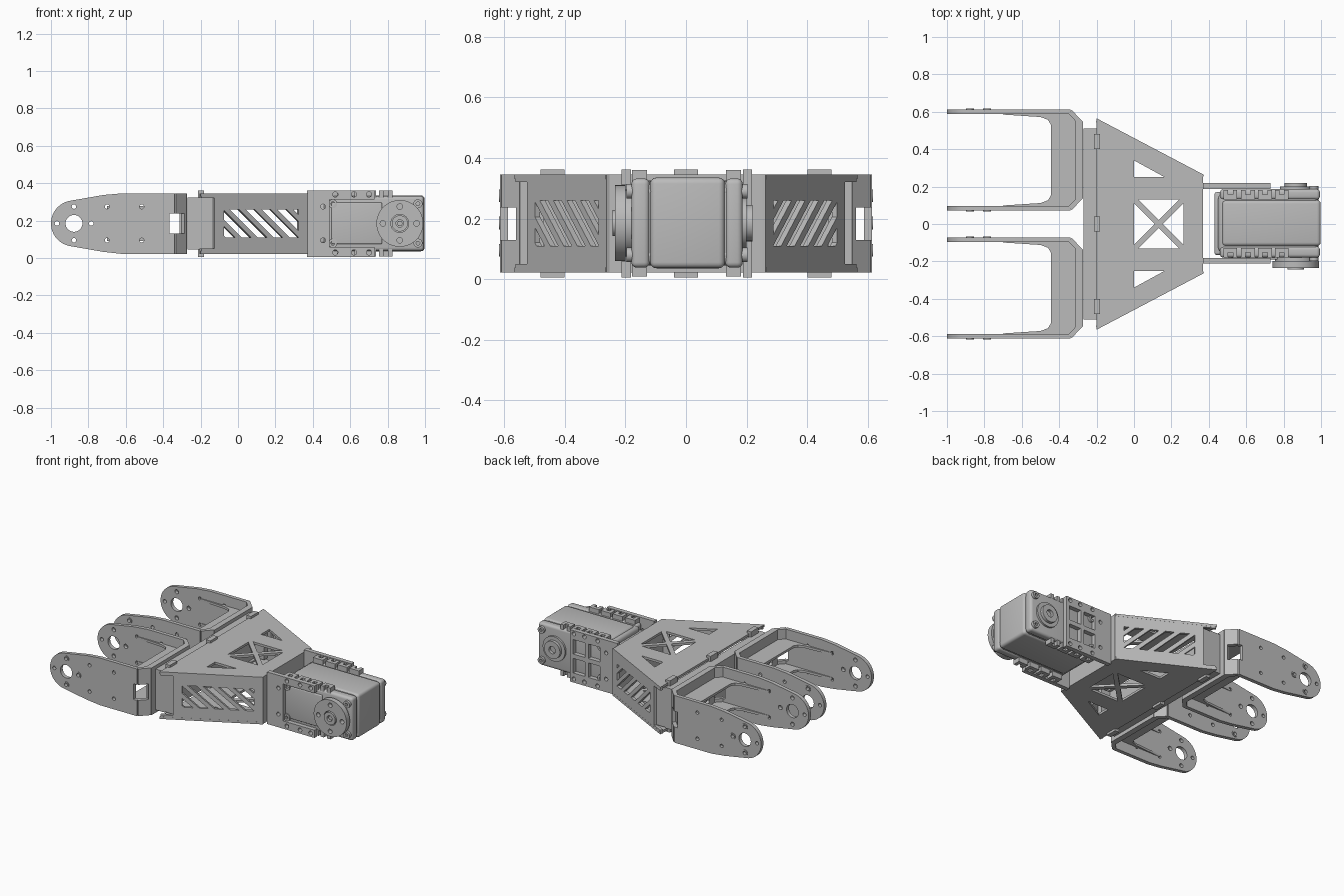
import bpy, bmesh
from math import sin, cos, pi, radians
from mathutils import Vector, Matrix

if "Cube" in bpy.data.objects:
    bpy.data.objects.remove(bpy.data.objects["Cube"])

grey = bpy.data.materials.new("light_grey")
grey.use_nodes = True
COLOUR = (0.5, 0.5, 0.5, 1)
grey.diffuse_color = COLOUR
grey.node_tree.nodes["Principled BSDF"].inputs["Base Color"].default_value = COLOUR

X, Y, Z = Vector((1, 0, 0)), Vector((0, 1, 0)), Vector((0, 0, 1))
MID = 0.185          # height of the centre line
LOW, HIGH = 0.022, 0.346


def finish(obj, bm):
    bm.to_mesh(obj.data)
    bm.free()
    if not obj.data.materials:
        obj.data.materials.append(grey)
    bpy.ops.object.select_all(action="DESELECT")
    obj.select_set(True)
    bpy.context.view_layer.objects.active = obj
    bpy.ops.object.shade_smooth_by_angle(angle=radians(35))


def plate(name, loops, thick, origin=(0, 0, 0), u=X, v=Y):
    """Flat plate: first loop is the outline, the others are holes."""
    curve = bpy.data.curves.new(name, "CURVE")
    curve.dimensions, curve.fill_mode, curve.extrude = "2D", "BOTH", thick / 2
    for loop in loops:
        s = curve.splines.new("POLY")
        s.points.add(len(loop) - 1)
        for p, (a, b) in zip(s.points, loop):
            p.co = (a, b, 0, 1)
        s.use_cyclic_u = True
    obj = bpy.data.objects.new(name, curve)
    bpy.context.collection.objects.link(obj)
    bpy.ops.object.select_all(action="DESELECT")
    obj.select_set(True)
    bpy.context.view_layer.objects.active = obj
    bpy.ops.object.convert(target="MESH")
    obj = bpy.context.view_layer.objects.active
    frame = Matrix((u, v, u.cross(v))).transposed().to_4x4()
    bm = bmesh.new()
    bm.from_mesh(obj.data)
    bm.transform(Matrix.Translation(origin) @ frame)
    bmesh.ops.remove_doubles(bm, verts=bm.verts, dist=1e-5)
    bmesh.ops.recalc_face_normals(bm, faces=bm.faces)
    finish(obj, bm)


def box(name, lo, hi, bevel=0):
    mesh = bpy.data.meshes.new(name)
    obj = bpy.data.objects.new(name, mesh)
    bpy.context.collection.objects.link(obj)
    bm = bmesh.new()
    bmesh.ops.create_cube(bm, size=1)
    for vert in bm.verts:
        vert.co = [(a + b) / 2 + c * (b - a) for a, b, c in zip(lo, hi, vert.co)]
    if bevel:
        bmesh.ops.bevel(bm, geom=bm.edges[:], offset=bevel, segments=4,
                        profile=0.5, affect="EDGES")
    finish(obj, bm)


def circle(x, y, r, n=20):
    return [(x + r * cos(2 * pi * i / n), y + r * sin(2 * pi * i / n)) for i in range(n)]


def rect(a, b, c, d):
    return [(a, b), (c, b), (c, d), (a, d)]


def clip(loop, limit, sign):
    """Keep the part of a loop on one side of a vertical line."""
    out = []
    for (a, b), (c, d) in zip(loop, loop[1:] + loop[:1]):
        ina, inc = (a - limit) * sign >= 0, (c - limit) * sign >= 0
        if ina:
            out.append((a, b))
        if ina != inc:
            out.append((limit, b + (limit - a) / (c - a) * (d - b)))
    return out


def slots(u0, u1, z0, z1, slant, pitch, width):
    """Slanted ventilation slots filling a rectangle."""
    result, a = [], u0 - slant + 0.012
    while a < u1:
        strip = [(a, z1), (a + width, z1), (a + slant + width, z0), (a + slant, z0)]
        strip = clip(clip(strip, u0, 1), u1, -1)
        if len(strip) > 2 and max(p[0] for p in strip) - min(p[0] for p in strip) > 0.02:
            result.append(strip)
        a += pitch
    return result


# Trapezoid top and bottom plates with cross brace and triangular cutouts
deck = [[(-0.2, -0.565), (0.37, -0.265), (0.37, 0.265), (-0.2, 0.565)]]
H, B = 0.132, 0.022
for k in range(4):
    c, s = cos(k * pi / 2), sin(k * pi / 2)
    tri = [(B, 0), (H, H - B), (H, B - H)]
    deck.append([(0.133 + a * c - b * s, a * s + b * c) for a, b in tri])
for s in (1, -1):
    deck.append([(0, 0.25 * s), (0.165, 0.25 * s), (0, 0.34 * s)])
plate("top_deck", deck, 0.016, (0, 0, HIGH - 0.008))
plate("bottom_deck", deck, 0.016, (0, 0, LOW + 0.008))

# Slanted side walls, notched at the wide end
for s, side in ((-1, "right"), (1, "left")):
    start, end = Vector((-0.2, 0.553 * s, 0)), Vector((0.37, 0.253 * s, 0))
    length, along = (end - start).length, (end - start).normalized()
    k = length / 0.57
    outline = [(0, LOW), (length, LOW), (length, HIGH), (0, HIGH),
               (0, 0.32), (0.07 * k, 0.32), (0.07 * k, 0.05), (0, 0.05)]
    plate(side + "_wall", [outline] + slots(0.12 * k, 0.52 * k, 0.11, 0.26, 0.15 * k,
          0.085 * k, 0.05 * k), 0.02, start, along, Z)
    # Mounting box flanges
    box(side + "_mount_flange", (-0.27, 0.49 * s - 0.02, 0.05), (-0.13, 0.49 * s + 0.02, 0.32))

# End wall, mounting plate and locking tabs
box("end_wall", (0.35, -0.262, LOW), (0.37, 0.262, HIGH))
box("mount_plate", (-0.27, -0.51, 0.045), (-0.2, 0.51, 0.325))
for y in (-0.44, 0, 0.44):
    box("top_tab", (-0.215, y - 0.04, 0.32), (-0.182, y + 0.04, 0.362))
    box("bottom_tab", (-0.215, y - 0.04, 0.006), (-0.182, y + 0.04, 0.048))

# Two fork brackets
arm = [(-0.34, HIGH), (-0.62, HIGH), (-0.72, 0.337)]
arm += [(-0.877 + 0.123 * cos(radians(t)), MID + 0.123 * sin(radians(t))) for t in range(97, 264, 8)]
arm += [(-0.72, 0.033), (-0.62, LOW), (-0.34, LOW), (-0.34, 0.13), (-0.366, 0.13),
        (-0.366, 0.237), (-0.34, 0.237)]
arm_holes = [circle(-0.877, MID, 0.045, 32), circle(-0.785, MID, 0.015), circle(-0.968, MID, 0.012)]
for s in (1, -1):
    arm_holes.append(circle(-0.877, MID + 0.09 * s, 0.014))
    for x in (-0.7, -0.515):
        arm_holes.append(circle(x, MID + 0.09 * s, 0.012))
# Inner gusset outline, half of it, relative to the bracket centre line
gusset = [(-0.29, 0.2), (-0.345, 0.255), (-0.7, 0.255), (-0.7, 0.243), (-0.5, 0.23),
          (-0.46, 0.215), (-0.445, 0.19)]
for c, side in ((0.342, "left"), (-0.342, "right")):
    for s in (1, -1):
        y = c + 0.258 * s
        plate(side + "_fork_arm", [arm] + arm_holes, 0.026, (0, y, 0), X, Z)
        for x, z in ((-0.877, 0.09), (-0.877, -0.09), (-0.785, 0)):
            plate("arm_bushing", [circle(x, MID + z, 0.021), circle(x, MID + z, 0.012)],
                  0.006, (0, y + 0.014 * s, 0), X, Z)
        start, end = Vector((-0.342, y, 0)), Vector((-0.285, c + 0.198 * s, 0))
        n = (end - start).length
        corner = [(0, LOW), (n, LOW), (n, HIGH), (0, HIGH), (0, 0.237),
                  (n * 0.8, 0.237), (n * 0.8, 0.13), (0, 0.13)]
        plate(side + "_fork_corner", [corner], 0.026, start, (end - start).normalized(), Z)
    back = [rect(c - 0.205, LOW, c + 0.205, HIGH)]
    plate(side + "_fork_back", back + slots(c - 0.15, c + 0.15, 0.125, 0.245, 0.1, 0.07, 0.04),
          0.04, (-0.293, 0, 0), Y, Z)
    rib = [(x, c + y) for x, y in gusset] + [(x, c - y) for x, y in reversed(gusset)]
    for z in (0.1, 0.27):
        plate(side + "_fork_rib", [rib], 0.016, (0, 0, z))

# Servo side plates: open one at the front, windowed one at the back
plate_holes = [circle(x, MID + 0.155 * s, 0.014) for x in (0.52, 0.62, 0.70) for s in (1, -1)]
plate_holes += [circle(0.455, MID + z, 0.013) for z in (-0.09, 0.09)]
open_plate = [(0.37, 0.005), (0.73, 0.005), (0.73, 0.058), (0.49, 0.058),
              (0.49, 0.312), (0.73, 0.312), (0.73, 0.362), (0.37, 0.362)]
plate("servo_plate_front", [open_plate] + plate_holes, 0.03, (0, -0.197, 0), X, Z)
windows = [rect(x, z, x + 0.09, z + 0.1) for x in (0.5, 0.615) for z in (0.07, 0.2)]
plate("servo_plate_back", [rect(0.37, 0.005, 0.73, 0.362)] + plate_holes + windows,
      0.03, (0, 0.203, 0), X, Z)

# Servo case: three slabs with narrow seams
box("servo_core", (0.45, -0.15, 0.045), (0.985, 0.16, 0.325), 0.025)
box("servo_case_middle", (0.47, -0.118, 0.036), (0.998, 0.128, 0.335), 0.02)
box("servo_case_front", (0.46, -0.18, 0.038), (0.994, -0.12, 0.332), 0.018)
box("servo_case_back", (0.46, 0.13, 0.038), (0.994, 0.187, 0.332), 0.018)
box("servo_rear_block", (0.43, -0.165, 0.08), (0.5, 0.17, 0.29), 0.012)
box("servo_front_panel", (0.5, -0.19, 0.075), (0.77, -0.17, 0.297), 0.006)
for x in (0.507, 0.962):
    for z in (0.08, 0.29):
        plate("case_screw", [circle(x, z, 0.024), circle(x, z, 0.011, 6)], 0.4, (0, 0.003, 0), X, Z)

# Screw clips along the case edges
for x in (0.515, 0.61, 0.70, 0.79):
    for lo, hi in ((0.32, 0.36), (0.008, 0.05)):
        for y0 in (-0.178, 0.132):
            inner = y0 + 0.025 if y0 < 0 else y0
            box("clip_bar", (x - 0.037, inner, lo), (x + 0.037, inner + 0.025, hi))
            for dx in (-0.025, 0.025):
                box("clip_lug", (x + dx - 0.012, y0, lo), (x + dx + 0.012, y0 + 0.05, hi))

# Output horn at the front, idler at the back
AX = 0.865
ring = [circle(AX + 0.09 * cos(k * pi / 2), MID + 0.09 * sin(k * pi / 2), 0.015) for k in range(4)]
plate("horn_base", [circle(AX, MID, 0.11, 48)], 0.03, (0, -0.19, 0), X, Z)
plate("horn_disc", [circle(AX, MID, 0.125, 48), circle(AX, MID, 0.048, 32)] + ring,
      0.036, (0, -0.217, 0), X, Z)
plate("horn_hub", [circle(AX, MID, 0.043, 32), circle(AX, MID, 0.02)], 0.04, (0, -0.222, 0), X, Z)
plate("horn_screw", [circle(AX, MID, 0.016, 6)], 0.03, (0, -0.215, 0), X, Z)
plate("idler_boss", [circle(AX, MID, 0.085, 40)], 0.02, (0, 0.19, 0), X, Z)
plate("idler_disc", [circle(AX, MID, 0.06, 32), circle(AX, MID, 0.025)], 0.03, (0, 0.205, 0), X, Z)
